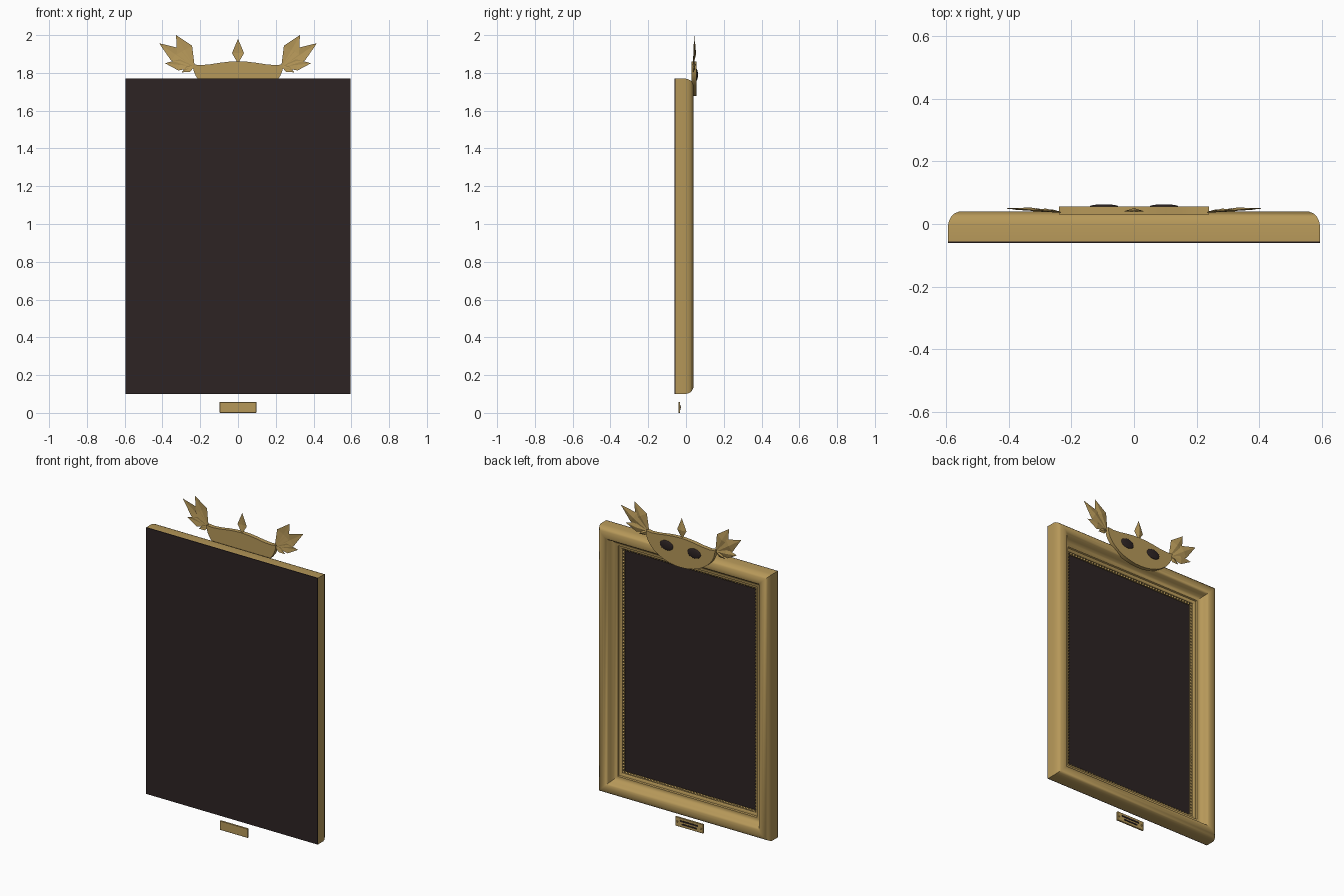
import bpy, bmesh, math
from mathutils import Vector, Matrix

if "Cube" in bpy.data.objects:
    bpy.data.objects.remove(bpy.data.objects["Cube"])


def material(name, rgb):
    m = bpy.data.materials.new(name)
    m.diffuse_color = (*rgb, 1)
    m.use_nodes = True
    m.node_tree.nodes["Principled BSDF"].inputs["Base Color"].default_value = m.diffuse_color
    return m


GOLD = material("antique gold", (0.47, 0.315, 0.10))
DARK = material("dark brown", (0.026, 0.017, 0.017))
W, Z0, Z1 = 0.595, 0.10, 1.77      # frame half width, bottom, top


def finish(name, bm, mat, smooth=None):
    bmesh.ops.recalc_face_normals(bm, faces=bm.faces)
    me = bpy.data.meshes.new(name)
    bm.to_mesh(me)
    bm.free()
    ob = bpy.data.objects.new(name, me)
    bpy.context.collection.objects.link(ob)
    me.materials.append(mat)
    if smooth:
        bpy.ops.object.select_all(action='DESELECT')
        ob.select_set(True)
        bpy.context.view_layer.objects.active = ob
        bpy.ops.object.shade_smooth_by_angle(angle=math.radians(smooth))
    return ob


def box(name, x, y0, y1, z0, z1, mat, bevel=0, cx=0):
    bm = bmesh.new()
    bmesh.ops.create_cube(bm, size=1)
    for v in bm.verts:
        v.co = (cx + v.co.x * 2 * x, (y0 + y1) / 2 + v.co.y * (y1 - y0),
                (z0 + z1) / 2 + v.co.z * (z1 - z0))
    if bevel:
        bmesh.ops.bevel(bm, geom=bm.edges[:], offset=bevel, segments=1, affect='EDGES')
    return finish(name, bm, mat)


# Moulded frame: profile (inset, y) swept round four mitred corners
profile = [(0, -0.056), (0, -0.005), (0.003, 0.010), (0.010, 0.024), (0.021, 0.034),
           (0.036, 0.040), (0.052, 0.040), (0.064, 0.035), (0.072, 0.024),
           (0.078, 0.008), (0.088, -0.006), (0.102, -0.014), (0.112, -0.014),
           (0.116, -0.022), (0.124, -0.024), (0.132, -0.030), (0.134, -0.056)]
bm = bmesh.new()
rings = []
for d, y in profile:
    rings.append([bm.verts.new((sx * (W - d), y, z)) for sx, z in
                  ((-1, Z0 + d), (1, Z0 + d), (1, Z1 - d), (-1, Z1 - d))])
for a, b in zip(rings, rings[1:]):
    for i in range(4):
        j = (i + 1) % 4
        bm.faces.new((a[i], a[j], b[j], b[i]))
finish("frame", bm, GOLD, 40)

# Dark panel closing the frame
box("backing_panel", W, -0.060, -0.055, Z0, Z1, DARK)

# Row of beads round the inner edge
bm = bmesh.new()
inset, r = 0.136, 0.008
hx, zb, zt = W - inset, Z0 + inset, Z1 - inset
corners = [(-hx, zb), (hx, zb), (hx, zt), (-hx, zt)]
for i in range(4):
    a, b = Vector(corners[i]), Vector(corners[(i + 1) % 4])
    n = round((b - a).length / 0.02)
    for k in range(n):
        p = a.lerp(b, k / n)
        bmesh.ops.create_icosphere(bm, subdivisions=1, radius=r,
                                   matrix=Matrix.Translation((p.x, -0.038, p.y)))
finish("inner_beads", bm, GOLD, 60)

# Crest shield: wavy top, half-ellipse bottom
top = [(-0.24, 1.845), (-0.20, 1.841), (-0.15, 1.845), (-0.10, 1.853), (-0.05, 1.859),
       (0, 1.861), (0.05, 1.859), (0.10, 1.853), (0.15, 1.845), (0.20, 1.841), (0.24, 1.845)]
N = 24
bottom = [(0.24 * math.cos(math.pi * i / N), 1.845 - 0.168 * math.sin(math.pi * i / N))
          for i in range(1, N)]
bm = bmesh.new()
face = bm.faces.new([bm.verts.new((x, 0.030, z)) for x, z in top + bottom])
ext = bmesh.ops.extrude_face_region(bm, geom=[face])
bmesh.ops.translate(bm, vec=(0, 0.026, 0),
                    verts=[g for g in ext["geom"] if isinstance(g, bmesh.types.BMVert)])
finish("crest_shield", bm, GOLD, 35)

# Dark oval bosses on the crest
for side, s in (("left", -1), ("right", 1)):
    bm = bmesh.new()
    bmesh.ops.create_uvsphere(bm, u_segments=24, v_segments=12, radius=1)
    bmesh.ops.transform(bm, verts=bm.verts, matrix=Matrix.Translation((s * 0.096, 0.056, 1.79))
                        @ Matrix.Diagonal((0.046, 0.007, 0.030, 1)))
    finish("oval_boss_" + side, bm, DARK, 60)


# Ridged leaf blade from base to tip
def leaf(name, base, tip, half, y_base, y_tip, widest=0.55, ridge=0.009):
    a, b = Vector((base[0], y_base, base[1])), Vector((tip[0], y_tip, tip[1]))
    axis = b - a
    perp = Vector((axis.z, 0, -axis.x)).normalized() * half
    mid = a + axis * widest
    bm = bmesh.new()
    va, vb, l, r, f, k = [bm.verts.new(p) for p in
                          (a, b, mid + perp, mid - perp,
                           mid + Vector((0, ridge, 0)), mid + Vector((0, ridge - 0.005, 0)))]
    for c in (f, k):
        for p, q in ((va, l), (l, vb), (vb, r), (r, va)):
            bm.faces.new((p, q, c))
    finish(name, bm, GOLD)


leaves = [((0.228, 1.825), (0.328, 2.0), 0.046, 0.044),
          ((0.225, 1.825), (0.418, 1.957), 0.040, 0.050),
          ((0.222, 1.832), (0.386, 1.851), 0.030, 0.046),
          ((0.222, 1.842), (0.298, 1.803), 0.018, 0.040)]
for side, s in (("left", -1), ("right", 1)):
    for i, (a, b, half, yt) in enumerate(leaves):
        leaf(f"leaf_{side}_{i + 1}", (s * a[0], a[1]), (s * b[0], b[1]), half, 0.036, yt)
leaf("centre_finial", (0, 1.85), (0, 1.98), 0.032, 0.040, 0.042, 0.42, 0.010)

# Small plaque below the frame with inlaid dark bars and end studs
box("plaque", 0.097, -0.041, -0.031, 0.0, 0.058, GOLD, 0.002)
box("plaque_bar_upper", 0.062, -0.032, -0.028, 0.034, 0.043, DARK)
box("plaque_bar_lower", 0.050, -0.032, -0.028, 0.016, 0.024, DARK)
for side, s in (("left", -1), ("right", 1)):
    bm = bmesh.new()
    bmesh.ops.create_icosphere(bm, subdivisions=2, radius=0.005,
                               matrix=Matrix.Translation((s * 0.083, -0.031, 0.029)))
    finish("plaque_stud_" + side, bm, GOLD, 60)
